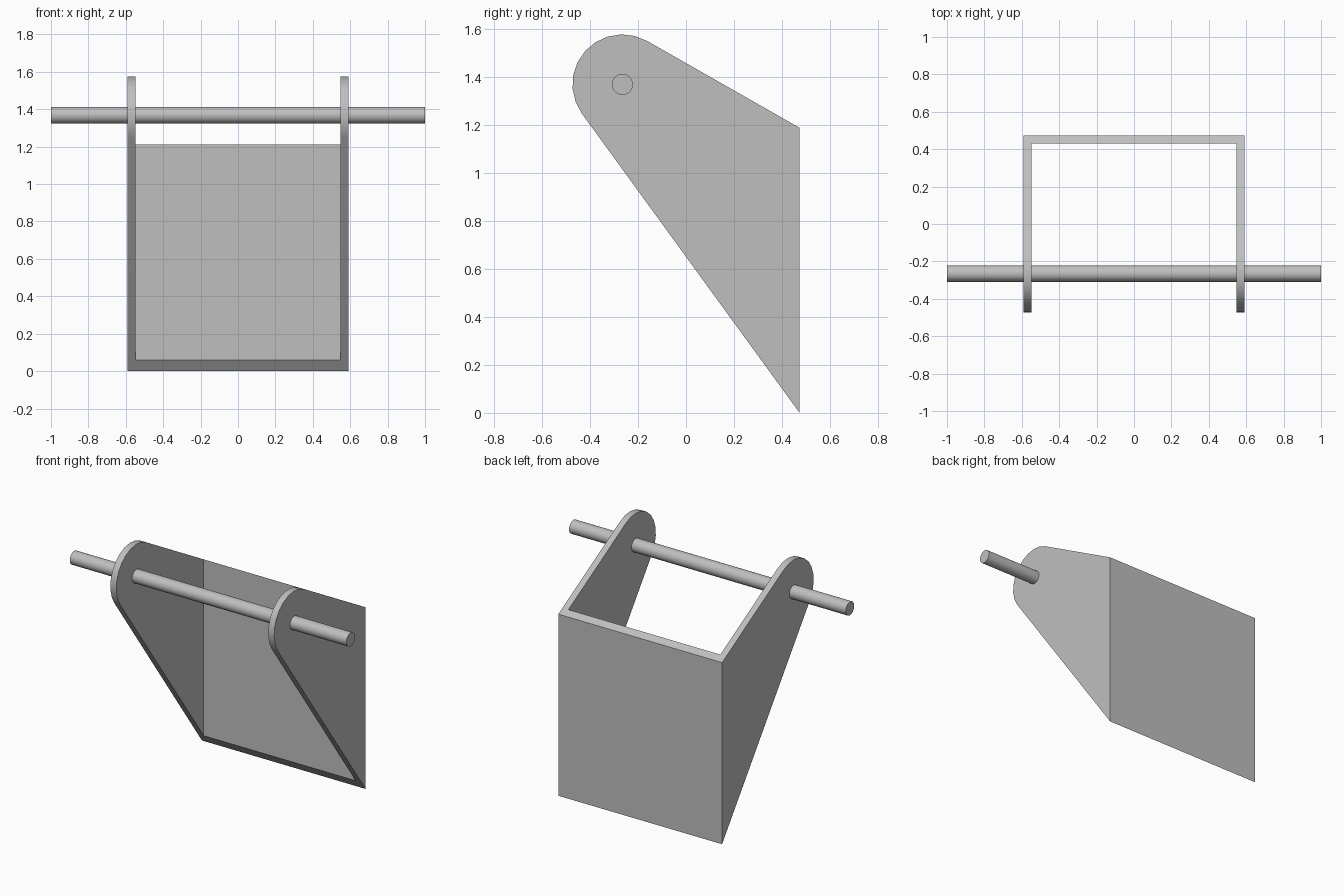
import bpy, bmesh, math

cube = bpy.data.objects.get("Cube")
if cube:
    bpy.data.objects.remove(cube, do_unlink=True)

grey = bpy.data.materials.new("plain grey")
grey.use_nodes = True
GREY = (0.52, 0.52, 0.52, 1)
grey.diffuse_color = GREY
grey.node_tree.nodes["Principled BSDF"].inputs["Base Color"].default_value = GREY

HALF, WALL, BACK = 0.592, 0.043, 0.473   # half width, plate thickness, rear y
TOP = 1.187                              # rear top edge height
PIVOT_Y, PIVOT_Z, LOBE_R = -0.265, 1.368, 0.208


def extrude_x(name, profile, x0, x1):
    """Solid with a (y, z) profile running from x0 to x1."""
    bm = bmesh.new()
    face = bm.faces.new([bm.verts.new((x0, y, z)) for y, z in profile])
    result = bmesh.ops.extrude_face_region(bm, geom=[face])
    verts = [v for v in result["geom"] if isinstance(v, bmesh.types.BMVert)]
    bmesh.ops.translate(bm, verts=verts, vec=(x1 - x0, 0, 0))
    bmesh.ops.recalc_face_normals(bm, faces=bm.faces)
    mesh = bpy.data.meshes.new(name)
    bm.to_mesh(mesh)
    bm.free()
    mesh.materials.append(grey)
    obj = bpy.data.objects.new(name, mesh)
    bpy.context.collection.objects.link(obj)
    bpy.ops.object.select_all(action="DESELECT")
    obj.select_set(True)
    bpy.context.view_layer.objects.active = obj
    bpy.ops.object.shade_smooth_by_angle(angle=math.radians(30))
    return obj


def arc(radius, start, end, steps):
    angles = [math.radians(start + (end - start) * i / steps) for i in range(steps + 1)]
    return [(PIVOT_Y + radius * math.cos(a), PIVOT_Z + radius * math.sin(a)) for a in angles]


# Side plates: rounded lobe around the pivot, tapering to the rear corner
lobe = arc(LOBE_R, 60, 216, 10)
side = [(BACK, 0), (BACK, TOP)] + lobe
extrude_x("right_side_plate", side, -HALF, -HALF + WALL)
extrude_x("left_side_plate", side, HALF - WALL, HALF)

# Back plate: top and bottom edges follow the slopes of the sides
top_slope = (lobe[0][1] - TOP) / (BACK - lobe[0][0])
low_slope = lobe[-1][1] / (BACK - lobe[-1][0])
inner = BACK - WALL
back = [(BACK, 0), (BACK, TOP), (inner, TOP + WALL * top_slope), (inner, WALL * low_slope)]
extrude_x("back_plate", back, -HALF + WALL, HALF - WALL)

# Pivot rod through both side plates
extrude_x("pivot_rod", arc(0.044, 0, 345, 23), -1, 1)
